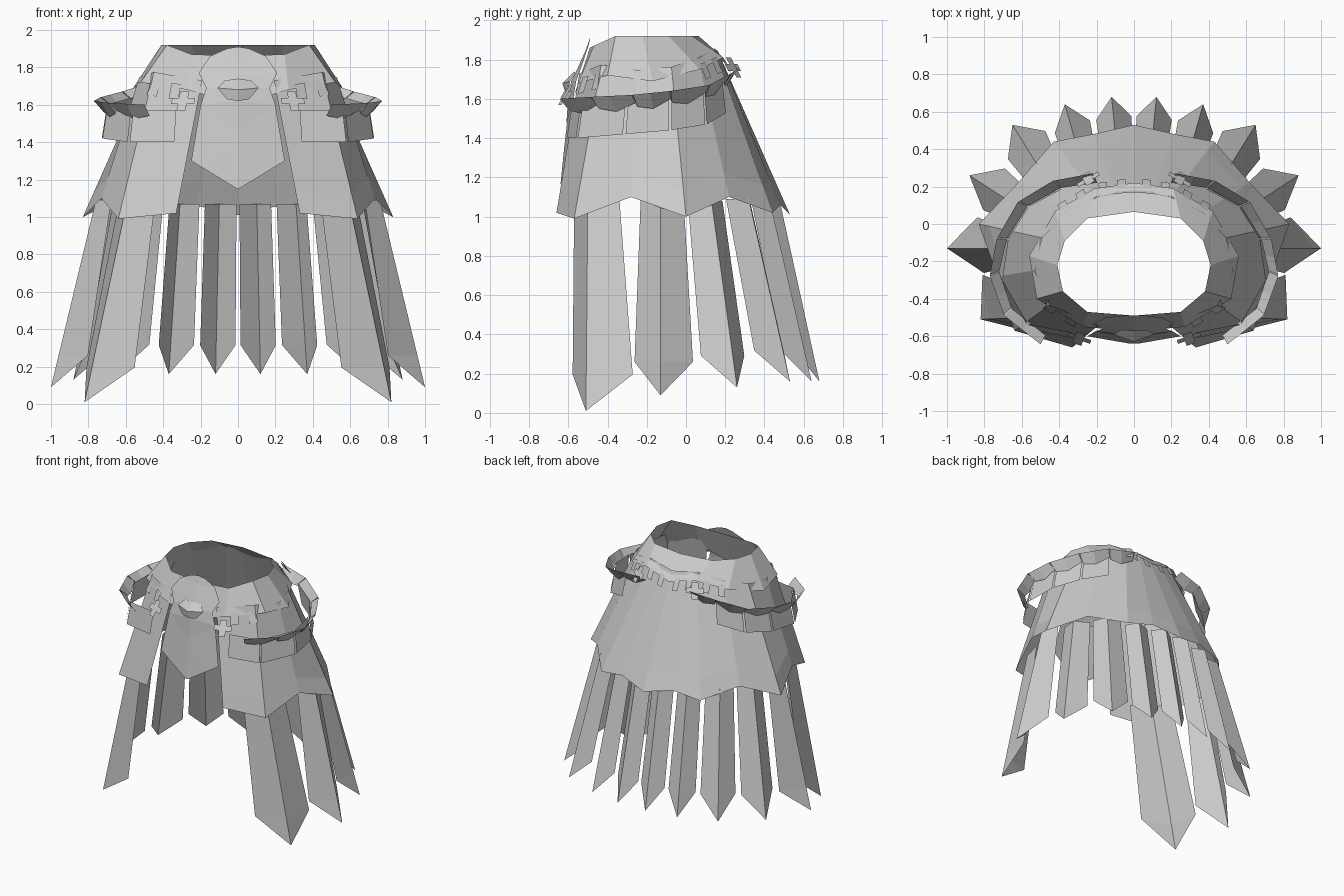
import bpy
from mathutils import Vector

cube = bpy.data.objects.get("Cube")
if cube:
    bpy.data.objects.remove(cube, do_unlink=True)

steel = bpy.data.materials.new("plain_grey")
steel.use_nodes = True
grey = (0.6, 0.6, 0.6, 1)
steel.diffuse_color = grey
steel.node_tree.nodes["Principled BSDF"].inputs["Base Color"].default_value = grey


def build(name, verts, faces):
    """Make a flat-shaded half part and mirror it across x."""
    mesh = bpy.data.meshes.new(name)
    mesh.from_pydata([tuple(v) for v in verts], [], faces)
    mesh.materials.append(steel)
    part = bpy.data.objects.new(name, mesh)
    bpy.context.collection.objects.link(part)
    mirror = part.modifiers.new("mirror", "MIRROR")
    mirror.use_clip = True
    mirror.merge_threshold = 0.001
    return part


def sheet(name, rows):
    """Loft a thin sheet through rows of equal length."""
    n = len(rows[0])
    verts = [v for row in rows for v in row]
    faces = [(r * n + c, r * n + c + 1, (r + 1) * n + c + 1, (r + 1) * n + c)
             for r in range(len(rows) - 1) for c in range(n - 1)]
    return build(name, verts, faces)


def plates(name, tops, bottoms):
    """Separate flat quads, each given by a top and a bottom edge."""
    verts, faces = [], []
    for (a, b), (c, d) in zip(tops, bottoms):
        k = len(verts)
        verts += [a, b, d, c]
        faces.append((k, k + 1, k + 2, k + 3))
    return build(name, verts, faces)


def points(*triples):
    return [Vector(t) for t in triples]


def blend(row_a, row_b, t):
    return [a.lerp(b, t) for a, b in zip(row_a, row_b)]


def outward(p):
    return Vector((p.x, (p.y + 0.05) * 1.5, 0)).normalized()


def down(amount):
    return Vector((0, 0, -amount))


# Waist band, columns run from back centre to front centre
waist_top = points((0, .065, 1.92), (.25, .03, 1.92), (.37, -.09, 1.92), (.41, -.22, 1.92),
                   (.38, -.36, 1.92), (.25, -.47, 1.87), (0, -.49, 1.86))
waist_low = points((0, .22, 1.76), (.21, .19, 1.81), (.42, .07, 1.75), (.56, -.17, 1.69),
                   (.52, -.4, 1.72), (.27, -.55, 1.68), (0, -.575, 1.6))
sheet("waist_band", [waist_top, waist_low])

# Pleated skirt with a zigzag hem, open at the front
skirt_top = points((0, .19, 1.78), (.1, .18, 1.8), (.21, .16, 1.81), (.38, .07, 1.77),
                   (.51, -.07, 1.72), (.54, -.25, 1.71), (.46, -.44, 1.73), (.2, -.55, 1.69))
skirt_hem = points((0, .53, 1.01), (.22, .48, 1.06), (.43, .44, 1.02), (.62, .22, 1.1),
                   (.83, 0, 1), (.73, -.28, 1.1), (.64, -.57, .99), (.33, -.66, 1.02))
sheet("skirt", [blend(skirt_top, skirt_hem, -.06), blend(skirt_top, skirt_hem, .82), skirt_hem])

# Long folded blades below the hem: top of ridge, tip, half widths, fold depth
blades = [((.1, .48, 1.07), (.12, .68, .16), .085, .095, .08),
          ((.31, .43, 1.07), (.37, .64, .16), .085, .1, .09),
          ((.52, .32, 1.09), (.65, .53, .16), .1, .125, .09),
          ((.68, .13, 1.08), (.88, .26, .13), .1, .125, .11),
          ((.76, -.13, 1.09), (1, -.13, .09), .11, .15, .14),
          ((.59, -.5, 1.1), (.82, -.51, .01), .15, .2, .13)]
for number, (top, tip, top_width, low_width, depth) in enumerate(blades, 1):
    top, tip = Vector(top), Vector(tip)
    normal = outward(tip)
    side = Vector((-normal.y, normal.x, 0))
    shoulder = top.lerp(tip, .83)
    verts = []
    for ridge, width, fold in ((top, top_width, .07), (shoulder, low_width, depth)):
        back = ridge - normal * fold
        verts += [back - side * width, ridge, back + side * width]
    build("blade_%d" % number, verts + [tip],
          [(0, 1, 4, 3), (1, 2, 5, 4), (3, 4, 6), (4, 5, 6)])

# Front tabard and the shield above it, each ridged on the centre line
sheet("tabard", [points((0, -.59, 1.62), (.2, -.57, 1.6)),
                 points((0, -.62, 1.36), (.25, -.6, 1.3)),
                 points((0, -.64, 1.15), (.02, -.64, 1.16))])
sheet("front_shield", [points((0, -.49, 1.91), (.06, -.49, 1.9)),
                       points((0, -.51, 1.85), (.15, -.5, 1.86)),
                       points((0, -.56, 1.74), (.21, -.53, 1.77)),
                       points((0, -.585, 1.69), (.17, -.56, 1.69)),
                       points((0, -.6, 1.62), (.2, -.575, 1.6)),
                       points((0, -.61, 1.46), (.01, -.61, 1.465))])
sheet("shield_boss", [points((0, -.57, 1.74), (.07, -.565, 1.73)),
                      points((0, -.63, 1.68), (.11, -.59, 1.69)),
                      points((0, -.61, 1.62), (.06, -.605, 1.63))])

# Loose hip belt, its upper edge flared out and its lower edge saw-toothed
belt = points((.2, .23, 1.76), (.4, .2, 1.73), (.58, .1, 1.67), (.69, -.08, 1.64),
              (.73, -.26, 1.62), (.66, -.46, 1.61), (.47, -.61, 1.6))
upper, lower = [], []
for a, b in zip(belt, belt[1:]):
    for t, drop in ((0, .04), (.5, .08), (.96, .06)):
        p = a.lerp(b, t)
        upper.append(p + outward(p) * .045)
        lower.append(p - outward(p) * .01 + down(drop))
sheet("hip_belt", [upper, lower])

# Plates hanging under the belt
hangers = belt[1:4] + points((.72, -.31, 1.62), (.58, -.55, 1.6), (.33, -.6, 1.6))
tops, bottoms = [], []
for a, b in zip(hangers, hangers[1:]):
    edge = [a.lerp(b, t) for t in (.03, .97)]
    tops.append([p - outward(p) * .02 + down(.03) for p in edge])
    bottoms.append([p + outward(p) * .01 + down(.2) for p in edge])
plates("hanging_plates", tops, bottoms)

# Small tabs lying flat on the waist band beside the clips
tops, bottoms = [], []
above = blend(waist_low, waist_top, .12)
below = [p + down(.06) + outward(p) * .02 for p in waist_low]
for i in (0, 1, 4):
    for t in (.3, .75):
        for row, edges in ((above, tops), (below, bottoms)):
            edge = [row[i].lerp(row[i + 1], t + step) for step in (-.1, .1)]
            edges.append([p + outward(p) * .008 for p in edge])
plates("waist_tabs", tops, bottoms)

# Cross-shaped clips at both ends of the belt
for name, spot in (("back_clip", (.24, .23, 1.76)), ("front_clip", (.29, -.6, 1.62))):
    spot = Vector(spot)
    normal = outward(spot)
    side = Vector((-normal.y, normal.x, 0))
    rise = (Vector((0, 0, 1)) - normal * .6).normalized()
    tops, bottoms = [], []
    for width, height, lift in ((.065, .02, .01), (.025, .06, .015)):
        middle = spot + normal * lift
        for sign, edges in ((1, tops), (-1, bottoms)):
            edges.append([middle + side * w + rise * height * sign for w in (-width, width)])
    plates(name, tops, bottoms)
